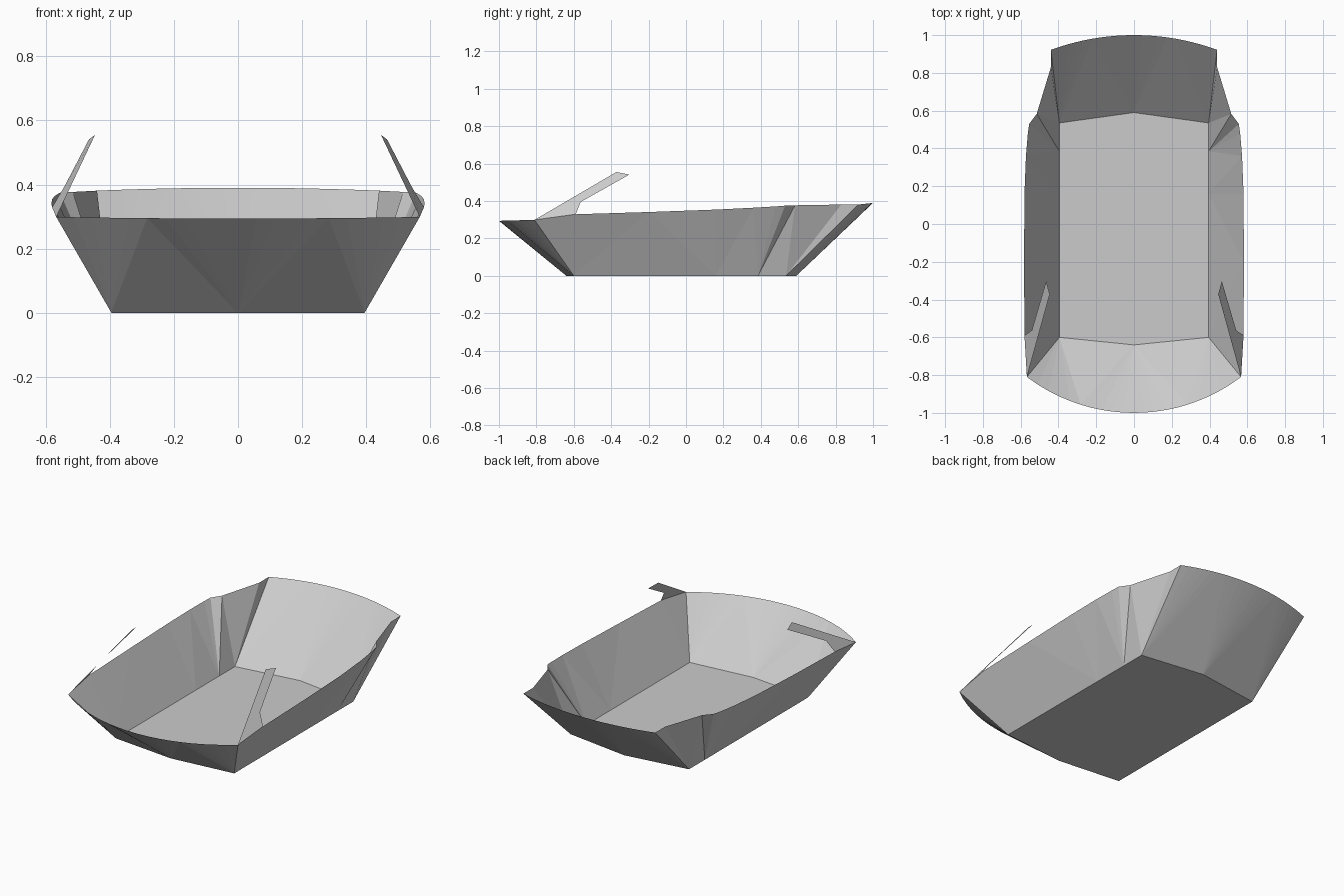
import bpy
import bmesh

cube = bpy.data.objects.get("Cube")
if cube:
    bpy.data.objects.remove(cube, do_unlink=True)

grey = bpy.data.materials.new("plain grey")
grey.use_nodes = True
colour = (0.6, 0.6, 0.6, 1)
grey.diffuse_color = colour
grey.node_tree.nodes["Principled BSDF"].inputs["Base Color"].default_value = colour


def half_part(name, build):
    """Build the +x half of a thin sheet and mirror it to -x."""
    bm = bmesh.new()
    build(bm)
    bmesh.ops.remove_doubles(bm, verts=bm.verts, dist=0.0001)
    bmesh.ops.recalc_face_normals(bm, faces=bm.faces)
    mesh = bpy.data.meshes.new(name)
    bm.to_mesh(mesh)
    bm.free()
    mesh.materials.append(grey)
    obj = bpy.data.objects.new(name, mesh)
    bpy.context.collection.objects.link(obj)
    mirror = obj.modifiers.new("mirror", "MIRROR")
    mirror.use_clip = True
    return obj


def polygon(points):
    return lambda bm: bm.faces.new([bm.verts.new(p) for p in points])


def fans(*groups):
    """Each group is a floor point and the run of rim points it fans out to."""
    def build(bm):
        last = None
        for base, rim in groups:
            if last:
                polygon([last[0], base, last[1]])(bm)
            for a, b in zip(rim, rim[1:]):
                polygon([base, a, b])(bm)
            last = (base, rim[-1])
    return build


def arc(end, tip, steps=10):
    """Rim curve from the centre line out to the corner."""
    (ex, ey, ez), (ty, tz) = end, tip
    sag = abs(ty - ey)
    radius = (ex * ex + sag * sag) / (2 * sag)
    sign = 1 if ty > 0 else -1
    points = []
    for i in range(steps + 1):
        x = ex * i / steps
        drop = radius - (radius * radius - x * x) ** 0.5
        points.append((x, ty - sign * drop, tz + (ez - tz) * (i / steps) ** 2))
    return points


# Key points of the floor and the rim
floor_front, floor_back = (0, -0.64, 0), (0, 0.59, 0)
front_corner, back_corner = (0.395, -0.60, 0), (0.395, 0.535, 0)
floor_mid, floor_notch = (0.395, 0.16, 0), (0.395, 0.385, 0)
rim_front, rim_back = (0.567, -0.81, 0.299), (0.44, 0.922, 0.381)
pillar_foot = (0.58, -0.59, 0.329)
shoulder, shoulder_in = (0.555, 0.53, 0.375), (0.515, 0.583, 0.377)
rear_in = (0.44, 0.83, 0.381)

# Floor
half_part("floor", polygon([floor_front, front_corner, floor_mid, floor_notch,
                            back_corner, floor_back]))

# Curved end walls
front_arc = arc(rim_front, (-1.0, 0.294))
half_part("front_wall", fans((floor_front, front_arc[:6]), (front_corner, front_arc[5:])))
back_arc = arc(rim_back, (1.0, 0.39))
half_part("back_wall", fans((floor_back, back_arc[:6]), (back_corner, back_arc[5:])))

# Side walls with the stepped-in rear corner
side_rim = [pillar_foot, (0.582, -0.2, 0.341), (0.58, 0.16, 0.354),
            (0.572, 0.36, 0.364), (0.562, 0.48, 0.371), shoulder]
half_part("side_walls", fans(
    (front_corner, [rim_front] + side_rim[:2]),
    (floor_mid, side_rim[1:4]),
    (floor_notch, side_rim[3:] + [shoulder_in]),
    (back_corner, [shoulder_in, rear_in, rim_back])))

# Slanted uprights at the front corners
half_part("slanted_uprights", polygon([
    rim_front, pillar_foot, (0.541, -0.563, 0.395),
    (0.465, -0.303, 0.541), (0.446, -0.372, 0.555)]))
